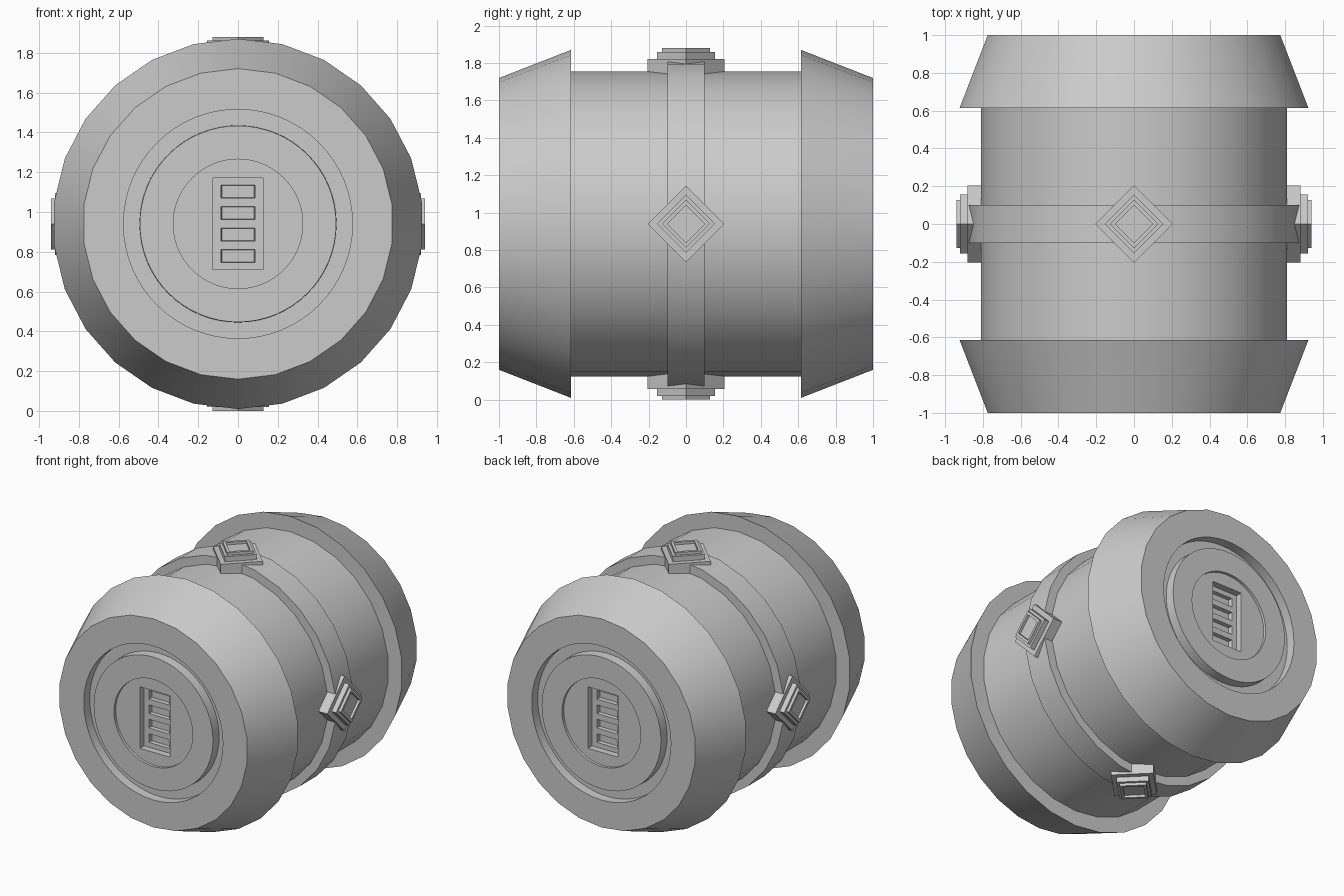
import bpy, bmesh
from math import cos, sin, pi
from mathutils import Matrix

if "Cube" in bpy.data.objects:
    bpy.data.objects.remove(bpy.data.objects["Cube"], do_unlink=True)

MID = 0.94   # height of the barrel axis
grey = bpy.data.materials.new("plain grey")
grey.use_nodes = True
grey.diffuse_color = (0.6, 0.6, 0.6, 1)
grey.node_tree.nodes["Principled BSDF"].inputs["Base Color"].default_value = (0.6, 0.6, 0.6, 1)


def finish(name, bm, matrix):
    bmesh.ops.recalc_face_normals(bm, faces=bm.faces)
    mesh = bpy.data.meshes.new(name)
    bm.to_mesh(mesh)
    bm.free()
    mesh.transform(matrix)
    mesh.materials.append(grey)
    ob = bpy.data.objects.new(name, mesh)
    bpy.context.collection.objects.link(ob)
    return ob


def lathe(name, profile, sides, matrix, closed=False):
    """Turn (radius, height) points around local z."""
    bm = bmesh.new()
    angles = [pi / 2 + 2 * pi * i / sides for i in range(sides)]
    rings = [[bm.verts.new((r * cos(a), r * sin(a), h)) for a in angles] for r, h in profile]
    pairs = list(zip(rings, rings[1:]))
    if closed:
        pairs.append((rings[-1], rings[0]))
    else:
        bm.faces.new(rings[0])
        bm.faces.new(rings[-1])
    for a, b in pairs:
        for i in range(sides):
            j = (i + 1) % sides
            bm.faces.new((a[i], a[j], b[j], b[i]))
    return finish(name, bm, matrix)


def box(name, width, height, z, near, far, taper=1):
    """Block running along y from near to far, narrowed at near."""
    bm = bmesh.new()
    bmesh.ops.create_cube(bm, size=1)
    for v in bm.verts:
        inner = v.co.y < 0
        k = taper if inner else 1
        v.co = (v.co.x * width * k, near if inner else far, z + v.co.z * height * k)
    return finish(name, bm, Matrix.Translation((0, 0, MID)))


def cut(target, cutter):
    mod = target.modifiers.new("cut", 'BOOLEAN')
    mod.operation = 'DIFFERENCE'
    mod.solver = 'EXACT'
    mod.object = cutter
    cutter.hide_render = True
    bpy.context.view_layer.objects.active = target
    bpy.ops.object.modifier_apply(modifier=mod.name)
    bpy.data.objects.remove(cutter, do_unlink=True)


lying = Matrix.Translation((0, 0, MID)) @ Matrix.Rotation(pi / 2, 4, 'X')

# Barrel with flared end caps
half = [(0.78, -1), (0.93, -0.615), (0.815, -0.615)]
barrel = lathe("barrel", half + [(r, -h) for r, h in reversed(half)], 26, lying)

# Round groove, dished centre, and slotted panel in each end
for s in (-1, 1):
    cut(barrel, lathe("groove_cutter", [(0.575, s * 1.1), (0.575, s * 0.93),
                                        (0.495, s * 0.93), (0.49, s * 1.1)], 64, lying, True))
    cut(barrel, lathe("dish_cutter", [(0.325, s * 1.1), (0.325, s * 0.98)], 64, lying))
    cut(barrel, box("panel_cutter", 0.25, 0.46, 0, s * 0.93, s * 1.1))
    for i in range(4):
        cut(barrel, box("slot_cutter", 0.176, 0.066, (i - 1.5) * 0.108,
                        s * 0.9, s * 0.94, 0.92))

# Central hoop
hoop = lathe("hoop", [(0.78, -0.1), (0.88, -0.1), (0.88, 0.1), (0.78, 0.1)], 26, lying, True)

# Stepped diamond studs around the hoop
stud = [(0.205, 0.74), (0.205, 0.882), (0.155, 0.882), (0.155, 0.92), (0.128, 0.92),
        (0.128, 0.94), (0.1, 0.94), (0.1, 0.922)]
parts = [barrel, hoop]
for i, side in enumerate(("top", "right", "bottom", "left")):
    turn = Matrix.Translation((0, 0, MID)) @ Matrix.Rotation(-i * pi / 2, 4, 'Y')
    lathe(side + "_stud", stud, 4, turn)

# Smooth the round parts, keep their edges crisp
bpy.ops.object.select_all(action='DESELECT')
for ob in parts:
    ob.select_set(True)
bpy.context.view_layer.objects.active = barrel
bpy.ops.object.shade_smooth_by_angle(angle=pi / 6)
